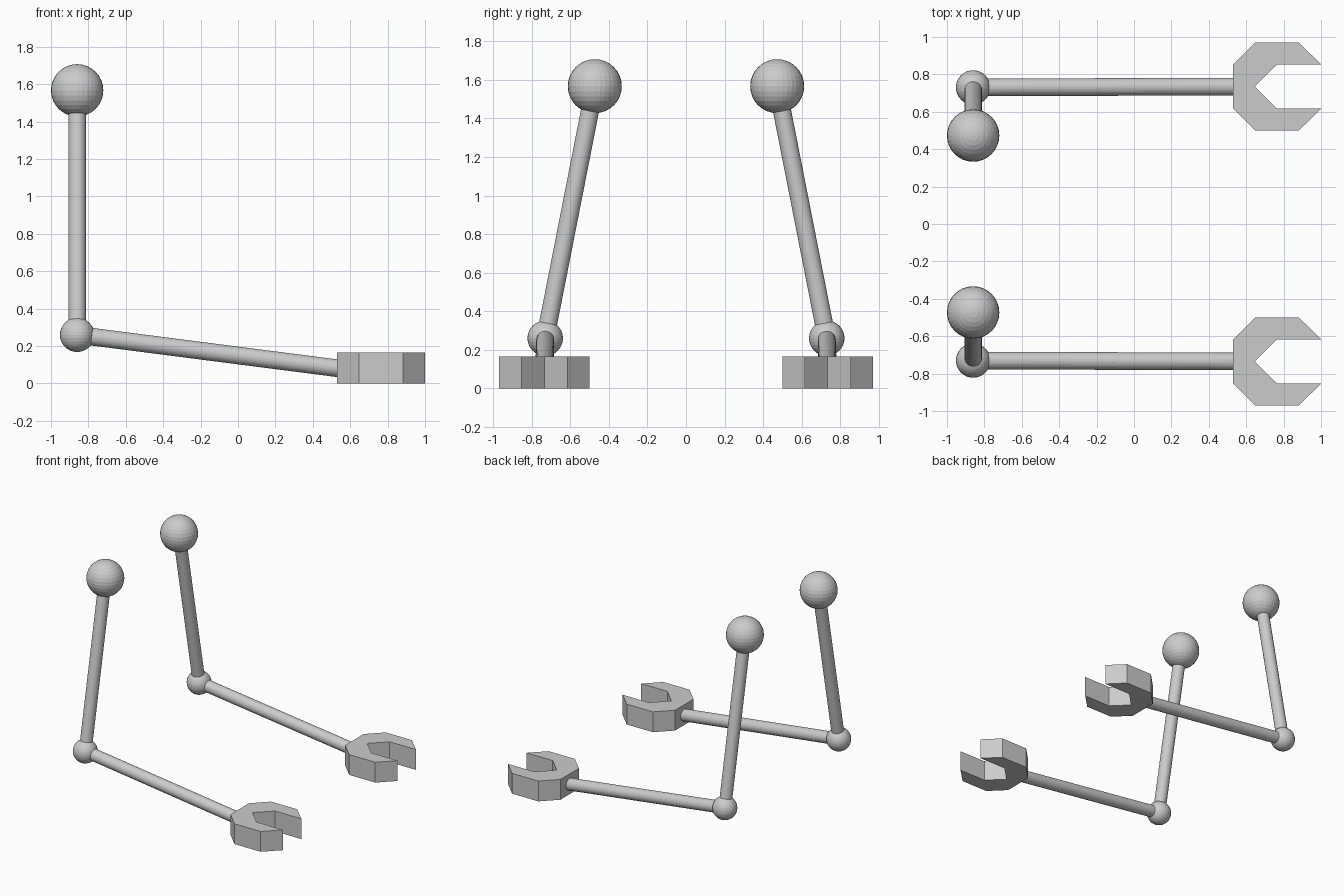
import bpy, bmesh
from mathutils import Vector

if "Cube" in bpy.data.objects:
    bpy.data.objects.remove(bpy.data.objects["Cube"])

ARM_Y = 0.735
SHOULDER = Vector((-0.86, 0.473, 1.567))
ELBOW = Vector((-0.86, 0.73, 0.26))
WRIST = Vector((0.58, ARM_Y, 0.075))


def ball(name, centre, radius):
    bpy.ops.mesh.primitive_uv_sphere_add(segments=32, ring_count=16, radius=radius, location=centre)
    bpy.context.object.name = name


def rod(name, a, b, radius):
    d = b - a
    bpy.ops.mesh.primitive_cylinder_add(vertices=32, radius=radius, depth=d.length, location=(a + b) / 2)
    ob = bpy.context.object
    ob.name = name
    ob.rotation_mode = 'QUATERNION'
    ob.rotation_quaternion = d.to_track_quat('Z', 'Y')


def claw(name, y, height):
    # C-shaped outline: outer half, then inner notch, mirrored about the arm axis
    half = [(0.53, 0.118), (0.647, 0.235), (0.882, 0.235), (1.0, 0.118), (0.765, 0.118)]
    outline = half + [(0.645, 0)] + [(x, -v) for x, v in reversed(half)]
    bm = bmesh.new()
    face = bm.faces.new([bm.verts.new((x, y + v, 0)) for x, v in outline])
    ext = bmesh.ops.extrude_face_region(bm, geom=[face])
    top = [v for v in ext["geom"] if isinstance(v, bmesh.types.BMVert)]
    bmesh.ops.translate(bm, verts=top, vec=(0, 0, height))
    bmesh.ops.recalc_face_normals(bm, faces=bm.faces)
    mesh = bpy.data.meshes.new(name)
    bm.to_mesh(mesh)
    bm.free()
    bpy.context.collection.objects.link(bpy.data.objects.new(name, mesh))


# One complete arm per side
for side, s in (("left", 1), ("right", -1)):
    shoulder, elbow, wrist = (Vector((p.x, p.y * s, p.z)) for p in (SHOULDER, ELBOW, WRIST))
    ball(side + "_shoulder", shoulder, 0.14)
    ball(side + "_elbow", elbow, 0.092)
    rod(side + "_upper_arm", shoulder, elbow, 0.047)
    rod(side + "_forearm", elbow, wrist, 0.047)
    claw(side + "_claw", ARM_Y * s, 0.165)
